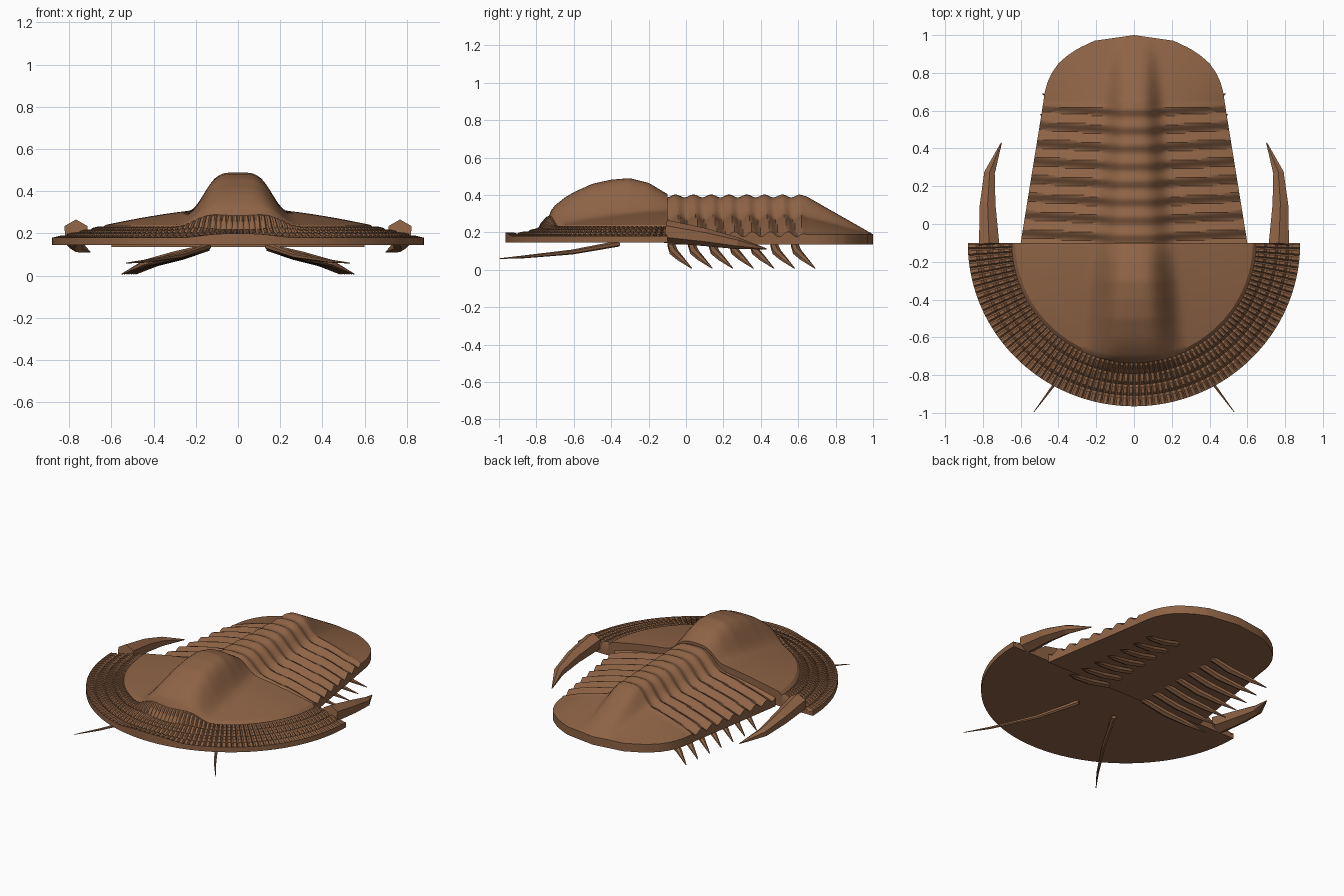
import bpy
import bmesh
from math import sin, cos, pi, exp, radians, hypot
from mathutils import Vector

if "Cube" in bpy.data.objects:
    bpy.data.objects.remove(bpy.data.objects["Cube"])

COLOR = (0.27, 0.125, 0.06, 1)
shell = bpy.data.materials.new("shell_brown")
shell.use_nodes = True
shell.diffuse_color = COLOR
bsdf = shell.node_tree.nodes["Principled BSDF"]
bsdf.inputs["Base Color"].default_value = COLOR
bsdf.inputs["Roughness"].default_value = 0.7


def lerp(table, v):
    """Piecewise linear lookup in a list of (key, value) pairs."""
    for (a, p), (b, q) in zip(table, table[1:]):
        if v <= b:
            return p + (q - p) * max(0, (v - a) / (b - a))
    return table[-1][1]


def finish(name, bm, smooth):
    bmesh.ops.recalc_face_normals(bm, faces=bm.faces)
    mesh = bpy.data.meshes.new(name)
    bm.to_mesh(mesh)
    bm.free()
    mesh.materials.append(shell)
    obj = bpy.data.objects.new(name, mesh)
    bpy.context.collection.objects.link(obj)
    if smooth:
        bpy.ops.object.select_all(action='DESELECT')
        obj.select_set(True)
        bpy.context.view_layer.objects.active = obj
        bpy.ops.object.shade_smooth_by_angle(angle=radians(30))
    return obj


def plate(name, rows, bottom):
    """Skin a grid of points, then close it with walls and a flat underside."""
    bm = bmesh.new()
    grid = [[bm.verts.new(p) for p in row] for row in rows]
    for r, s in zip(grid, grid[1:]):
        for i in range(len(r) - 1):
            bm.faces.new((r[i], r[i + 1], s[i + 1], s[i]))
    bmesh.ops.remove_doubles(bm, verts=bm.verts, dist=1e-5)
    rim = [e for e in bm.edges if e.is_boundary]
    new = bmesh.ops.extrude_edge_only(bm, edges=rim)["geom"]
    for v in new:
        if isinstance(v, bmesh.types.BMVert):
            v.co.z = bottom
    bmesh.ops.holes_fill(bm, edges=[e for e in bm.edges if e.is_boundary], sides=0)
    return finish(name, bm, True)


def limb(name, points, radii, flat=1.0, sides=6):
    """Tapered faceted tube along a path."""
    bm = bmesh.new()
    pts = [Vector(p) for p in points]
    rings = []
    for i, (p, r) in enumerate(zip(pts, radii)):
        along = (pts[min(i + 1, len(pts) - 1)] - pts[max(i - 1, 0)]).normalized()
        side = along.cross(Vector((0, 0, 1))).normalized()
        up = side.cross(along)
        angles = [2 * pi * (k + 0.5) / sides for k in range(sides)]
        rings.append([bm.verts.new(p + side * cos(a) * r + up * sin(a) * r * flat)
                      for a in angles])
    for r, s in zip(rings, rings[1:]):
        for k in range(sides):
            bm.faces.new((r[k], r[(k + 1) % sides], s[(k + 1) % sides], s[k]))
    bm.faces.new(rings[0])
    bm.faces.new(rings[-1])
    return finish(name, bm, False)


# Head shield: half-oval dome with a raised central lobe
HEAD_Y, RX, RY, BORDER = -0.1, 0.88, 0.865, 0.735
LOBE = [(-0.82, 0.2), (-0.75, 0.28), (-0.7, 0.345), (-0.65, 0.385), (-0.6, 0.415),
        (-0.5, 0.46), (-0.4, 0.482), (-0.3, 0.49), (-0.2, 0.465), (-0.1, 0.405)]
LOBE_WIDTH = [(-0.75, 0.21), (-0.55, 0.19), (-0.3, 0.173), (-0.1, 0.15)]


def cheek(t):
    return 0.18 + 0.145 * (1 - t ** 1.6)


def head_z(x, y, t):
    rise = lerp(LOBE, y) - cheek((HEAD_Y - y) / RY)
    return cheek(t) + max(0, rise) * exp(-(x / lerp(LOBE_WIDTH, y)) ** 4)


CELLS, BANDS, STEP = 80, 4, 4
inner = [BORDER * i / 36 for i in range(36)]
outer = [BORDER + (1 - BORDER) * i / (BANDS * STEP) for i in range(BANDS * STEP + 1)]
rows = []
for j, t in enumerate(inner + outer):
    band = j - len(inner)
    row = []
    for i in range(CELLS * STEP + 1):
        a = pi * i / (CELLS * STEP)
        x, y = RX * t * cos(a), HEAD_Y - RY * t * sin(a)
        z = head_z(x, y, t)
        # Grooves cut the border into small raised blocks
        if 0 <= band < BANDS * STEP and (band % STEP == 0 or i % STEP == 0):
            z -= 0.014
        row.append((x, y, z))
    rows.append(row)
plate("head_shield", rows, 0.145)

# Body: rippled segments flowing into a smooth tail shield
OUTLINE = [(-0.1, 0.6), (0.6, 0.487), (0.7, 0.472), (0.75, 0.458), (0.8, 0.435),
           (0.85, 0.4), (0.89, 0.355), (0.93, 0.295), (0.97, 0.21), (1.0, 0)]
SEGMENTS, PITCH, TAIL = 8, 0.095, 0.64


def body_point(u, y):
    x = u * lerp(OUTLINE, y)
    fade = min(1, (1 - y) / (1 - TAIL))
    axis = exp(-(x / (0.16 - 0.06 * (y + 0.1))) ** 4)
    wide = abs(u) ** 1.8
    z = 0.19 + fade * (0.105 * (1 - wide) + 0.1 * axis)
    if y < TAIL:
        wave = cos(2 * pi * (y - 0.04 - 0.03 * abs(u) * (1 - axis)) / PITCH)
        z += wave * (0.014 - 0.006 * axis) * min(1, (TAIL - y) / 0.03)
    return x, y, z


ys = [-0.1 + (TAIL + 0.1) * i / (SEGMENTS * 8) for i in range(SEGMENTS * 8)]
ys += [TAIL + (1 - TAIL) * i / 24 for i in range(25)]
plate("segmented_body", [[body_point(i / 32, y) for i in range(-32, 33)] for y in ys], 0.135)

# Paired cheek spines, feelers and walking legs
for s, word in ((1, "left"), (-1, "right")):
    limb(word + "_cheek_spine",
         [(s * 0.767, -0.11, 0.205), (s * 0.775, 0.1, 0.175),
          (s * 0.765, 0.27, 0.143), (s * 0.702, 0.43, 0.112)],
         (0.062, 0.048, 0.032, 0.003))
    limb(word + "_feeler",
         [(s * 0.14, -0.36, 0.14), (s * 0.27, -0.61, 0.095),
          (s * 0.43, -0.86, 0.07), (s * 0.53, -0.995, 0.06)],
         (0.016, 0.013, 0.008, 0.002))
    for n in range(7):
        y = -0.08 + 0.11 * n
        reach = s * (0.55 - 0.011 * n)
        limb(f"{word}_leg_{n + 1}",
             [(s * 0.14, y, 0.135), (reach * 0.55, y + 0.015, 0.095),
              (reach * 0.8, y + 0.05, 0.06), (reach, y + 0.11, 0.008)],
             (0.022, 0.025, 0.02, 0.003), 0.8)
